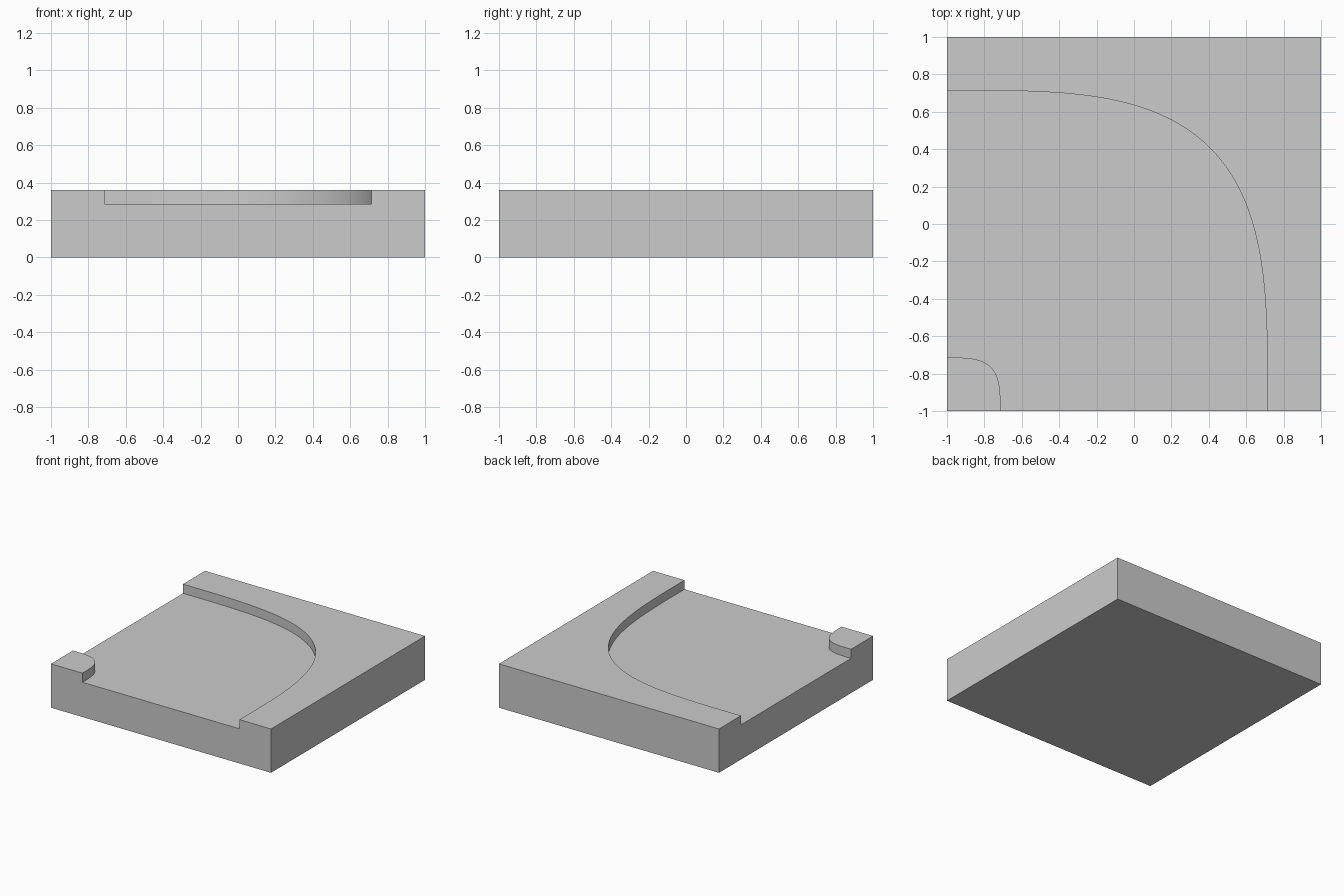
import bpy, bmesh, math

if "Cube" in bpy.data.objects:
    bpy.data.objects.remove(bpy.data.objects["Cube"])

TOP, ROAD = 0.36, 0.285      # kerb height and road height
POWER, STEPS = 3.5, 40       # squareness and smoothness of the bend


def bend(radius):
    """Rounded-square quarter arc about the front left corner (-1, -1)."""
    pts = []
    for i in range(STEPS + 1):
        a = math.pi / 2 * i / STEPS
        x = radius * max(math.cos(a), 0.0) ** (2 / POWER)
        y = radius * max(math.sin(a), 0.0) ** (2 / POWER)
        pts.append((x - 1, y - 1))
    return pts


def prism(name, outline, z0, z1):
    """Solid made by extruding a flat outline upward."""
    bm = bmesh.new()
    face = bm.faces.new([bm.verts.new((x, y, z0)) for x, y in outline])
    ext = bmesh.ops.extrude_face_region(bm, geom=[face])
    for v in ext["geom"]:
        if isinstance(v, bmesh.types.BMVert):
            v.co.z = z1
    bmesh.ops.recalc_face_normals(bm, faces=bm.faces)
    mesh = bpy.data.meshes.new(name)
    bm.to_mesh(mesh)
    bm.free()
    obj = bpy.data.objects.new(name, mesh)
    bpy.context.collection.objects.link(obj)
    return obj


# Square slab
tile = prism("road_corner_tile", [(-1, -1), (1, -1), (1, 1), (-1, 1)], 0, TOP)

# Sunken curved road, running out past the front and left edges
outer, inner = bend(1.714), bend(0.286)
outline = ([(outer[0][0], -1.2)] + outer + [(-1.2, outer[-1][1])]
           + [(-1.2, inner[-1][1])] + inner[::-1] + [(inner[0][0], -1.2)])
cutter = prism("road_cutter", outline, ROAD, TOP + 0.2)
cutter.hide_render = True

# Carve the road
mod = tile.modifiers.new("road", 'BOOLEAN')
mod.operation = 'DIFFERENCE'
mod.solver = 'EXACT'
mod.object = cutter
bpy.context.view_layer.objects.active = tile
tile.select_set(True)
bpy.ops.object.modifier_apply(modifier=mod.name)
bpy.data.objects.remove(cutter)

# Smooth kerb walls, crisp edges
bpy.ops.object.shade_smooth_by_angle(angle=math.radians(30))
